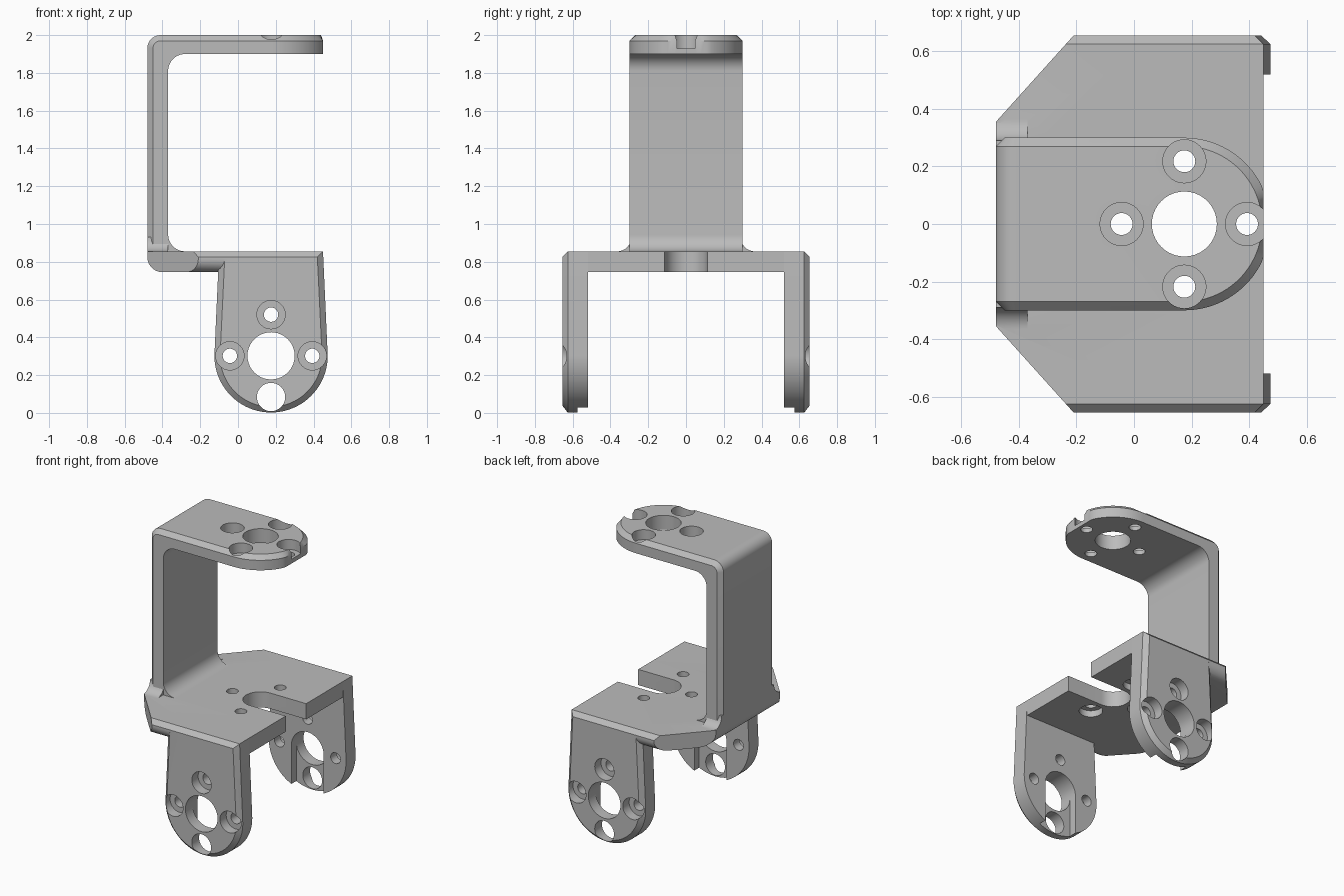
import bpy, bmesh, math
from mathutils import Vector

if "Cube" in bpy.data.objects:
    bpy.data.objects.remove(bpy.data.objects["Cube"])

grey = bpy.data.materials.new("light grey")
grey.use_nodes = True
grey.diffuse_color = (0.5, 0.5, 0.5, 1)
grey.node_tree.nodes["Principled BSDF"].inputs["Base Color"].default_value = (0.5, 0.5, 0.5, 1)

CX = 0.175                  # axis shared by all hole patterns
CH = 0.03                   # chamfer
TOP, LOW = 0.855, 0.745     # deck faces
EDGE = 0.655                # deck half width
LEG_Z = 0.302               # leg pivot height
BOLT = 0.218                # bolt circle radius


def loft(name, rings):
    """Join matching rings of points into a closed solid."""
    bm = bmesh.new()
    loops = [[bm.verts.new(p) for p in ring] for ring in rings]
    for a, b in zip(loops, loops[1:]):
        for i in range(len(a)):
            j = (i + 1) % len(a)
            bm.faces.new((a[i], a[j], b[j], b[i]))
    bm.faces.new(loops[0][::-1])
    bm.faces.new(loops[-1])
    bmesh.ops.recalc_face_normals(bm, faces=bm.faces)
    mesh = bpy.data.meshes.new(name)
    bm.to_mesh(mesh)
    bm.free()
    mesh.materials.append(grey)
    obj = bpy.data.objects.new(name, mesh)
    bpy.context.scene.collection.objects.link(obj)
    return obj


def place(axis, u, v, w):
    """Put a 2D point at depth w along an axis."""
    return {"X": (w, u, v), "Y": (u, w, v), "Z": (u, v, w)}[axis]


def prism(name, axis, outline, lo, hi):
    return loft(name, [[place(axis, u, v, w) for u, v in outline] for w in (lo, hi)])


def arc(u, v, r, start, end, n=10):
    return [(u + r * math.cos(math.radians(start + (end - start) * i / n)),
             v + r * math.sin(math.radians(start + (end - start) * i / n))) for i in range(n + 1)]


def combine(target, tool, operation):
    mod = target.modifiers.new("combine", "BOOLEAN")
    mod.operation, mod.object, mod.solver = operation, tool, "EXACT"
    bpy.context.view_layer.objects.active = target
    bpy.ops.object.modifier_apply(modifier=mod.name)
    bpy.data.objects.remove(tool)


def drill(target, axis, u, v, r, lo, hi):
    combine(target, prism("drill", axis, arc(u, v, r, 0, 351, 39), lo, hi), "DIFFERENCE")


def box_cut(target, x, y, z):
    outline = [(x[0], y[0]), (x[1], y[0]), (x[1], y[1]), (x[0], y[1])]
    combine(target, prism("slot", "Z", outline, *z), "DIFFERENCE")


# Deck: plan shape trimmed by its side and end profiles
half = [(-0.48, 0.355), (-0.21, EDGE), (0.45 - CH, EDGE), (0.45, EDGE - CH)]
deck = prism("bracket", "Z", half + [(x, -y) for x, y in reversed(half)], LOW, TOP)
back_round = arc(-0.40, LOW + 0.08, 0.08, 180, 270) + [(0.6, LOW), (0.6, 1), (-0.48, 1)]
combine(deck, prism("trim", "Y", back_round, -1, 1), "INTERSECT")
side = arc(EDGE - 0.07, LOW + 0.07, 0.07, -90, 0) + [(EDGE, TOP - CH), (EDGE - CH, TOP)]
combine(deck, prism("trim", "X", side + [(-y, z) for y, z in reversed(side)], -1, 1), "INTERSECT")


# Upright and top arm with chamfered outer edges
def arm_profile(inset):
    return ([(-0.48 + inset, 0.84)] + arc(-0.41, 1.93, 0.07 - inset, 180, 90)
            + [(CX, 2 - inset), (CX, 1.9)] + arc(-0.28, 1.81, 0.09, 90, 180)
            + arc(-0.28, TOP + 0.09, 0.09, 180, 270) + [(-0.28, 0.84)])


arm = loft("arm", [[(x, y, z) for x, z in arm_profile(inset)]
                   for y, inset in ((-0.30, CH), (-0.30 + CH, 0), (0.30 - CH, 0), (0.30, CH))])


# Rounded, clipped end of the top arm
def arm_end(r):
    return [(min(x, 0.45), y) for x, y in arc(CX, 0, r, -90, 90, 48)]


end = loft("arm_end", [[(x, y, z) for x, y in arm_end(r)]
                       for z, r in ((1.9, 0.30), (2 - CH, 0.30), (2, 0.30 - CH))])
combine(arm, end, "UNION")
combine(deck, arm, "UNION")

# Flared foot on each side of the upright
for s in (-1, 1):
    foot = [(s * y, z) for y, z in
            arc(0.365, TOP + 0.075, 0.075, 180, 270) + [(0.365, 0.84), (0.25, 0.84), (0.25, TOP + 0.075)]]
    flare = loft("flare", [[(x, max(-lim, min(lim, y)), z) for y, z in foot]
                           for x, lim in ((-0.48, 0.35), (-0.45, 0.365), (-0.37, 0.365))])
    combine(deck, flare, "UNION")


# Tapered legs with round ends
def leg_outline(inset):
    top = 0.275 - inset
    return arc(CX, LEG_Z, 0.30 - inset, 180, 360, 40) + [(CX + top, TOP - inset), (CX - top, TOP - inset)]


for s in (-1, 1):
    leg = loft("leg", [[(x, s * y, z) for x, z in leg_outline(inset)]
                       for y, inset in ((EDGE, CH), (EDGE - CH, 0), (0.52, 0))])
    combine(deck, leg, "UNION")

    # Leg holes: pivot, counterbored bolts, open bottom hole and inner channel
    through = sorted((s * 0.45, s * 0.75))
    bore = sorted((s * (EDGE - 0.07), s * 0.75))
    drill(deck, "Y", CX, LEG_Z, 0.125, *through)
    drill(deck, "Y", CX, LEG_Z - BOLT, 0.075, *through)
    for dx, dz in ((-BOLT, 0), (BOLT, 0), (0, BOLT)):
        drill(deck, "Y", CX + dx, LEG_Z + dz, 0.038, *through)
        drill(deck, "Y", CX + dx, LEG_Z + dz, 0.075, *bore)
    box_cut(deck, (CX - 0.125, CX + 0.125), sorted((s * 0.45, s * 0.575)), (-0.1, LEG_Z))

# Top arm holes, counterbored from above
drill(deck, "Z", CX, 0, 0.113, 1.8, 2.1)
for dx, dy in ((-BOLT, 0), (BOLT, 0), (0, BOLT), (0, -BOLT)):
    drill(deck, "Z", CX + dx, dy, 0.038, 1.8, 2.1)
    drill(deck, "Z", CX + dx, dy, 0.075, 1.93, 2.1)

# Deck holes, counterbored from below, and the open slot
drill(deck, "Z", CX, 0, 0.113, 0.6, 1)
box_cut(deck, (CX, 0.6), (-0.113, 0.113), (0.6, 1))
for dx, dy in ((-BOLT, 0), (0, BOLT), (0, -BOLT)):
    drill(deck, "Z", CX + dx, dy, 0.038, 0.6, 1)
    drill(deck, "Z", CX + dx, dy, 0.075, 0.6, LOW + 0.045)

# Smooth the curved walls, keep edges crisp
bpy.ops.object.select_all(action="DESELECT")
deck.select_set(True)
bpy.context.view_layer.objects.active = deck
bpy.ops.object.shade_smooth_by_angle(angle=math.radians(25))
